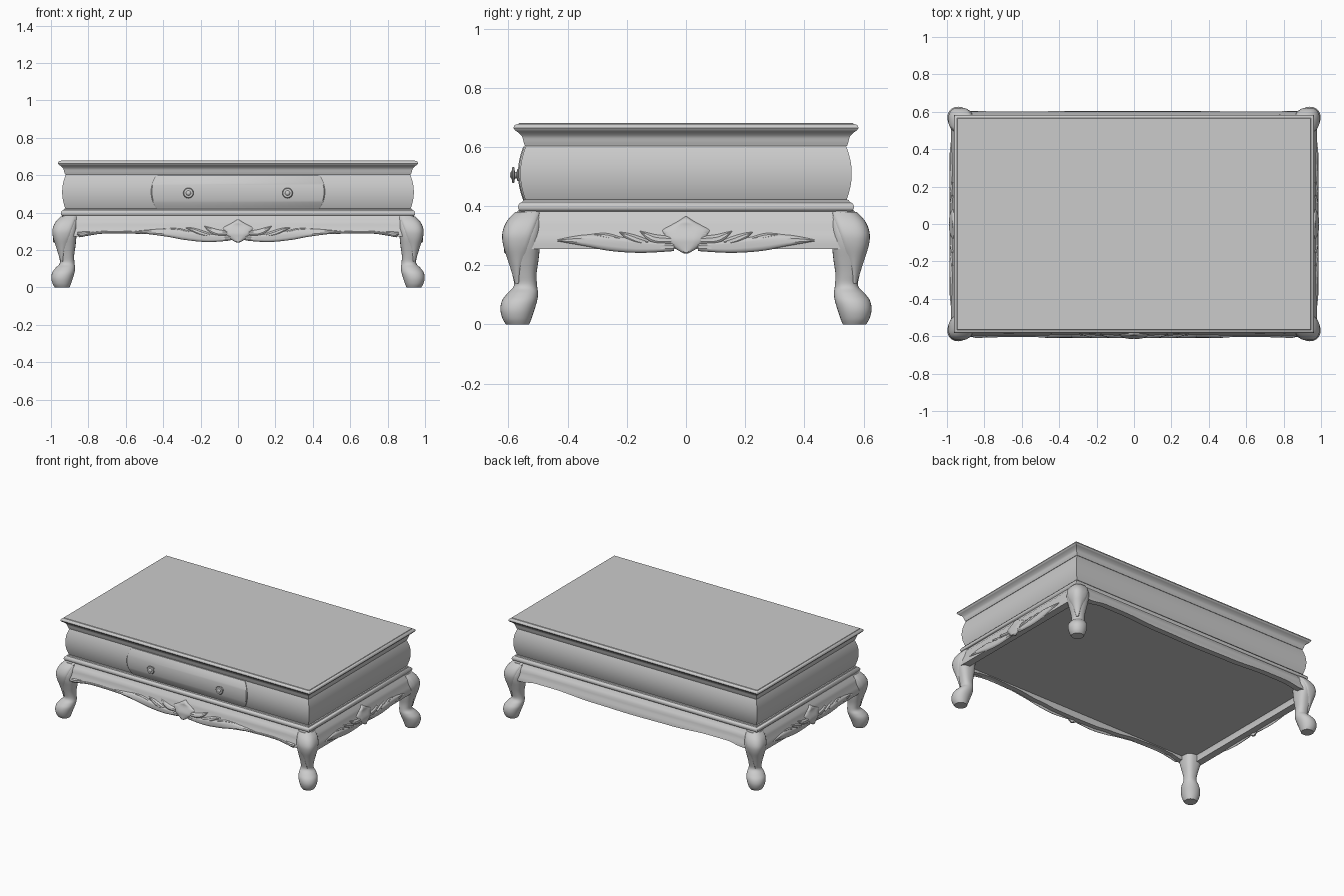
import bpy, bmesh, math

if "Cube" in bpy.data.objects:
    bpy.data.objects.remove(bpy.data.objects["Cube"])

DX = 0.38   # the table is this much longer than wide, per half
LX = 0.371  # the same for legs


def loft(bm, rings, start=True, end=True):
    """Skin closed rings of points and optionally cap the ends."""
    rows = [[bm.verts.new(p) for p in r] for r in rings]
    n = len(rows[0])
    for a, b in zip(rows, rows[1:]):
        for i in range(n):
            bm.faces.new((a[i], a[(i + 1) % n], b[(i + 1) % n], b[i]))
    if start:
        bm.faces.new(rows[0][::-1])
    if end:
        bm.faces.new(rows[-1])


def finish(bm, name):
    bmesh.ops.recalc_face_normals(bm, faces=bm.faces[:])
    me = bpy.data.meshes.new(name)
    bm.to_mesh(me)
    bm.free()
    ob = bpy.data.objects.new(name, me)
    bpy.context.collection.objects.link(ob)
    return ob


def spline(pts, n):
    """Catmull-Rom resampling of a list of tuples."""
    p = [pts[0]] + list(pts) + [pts[-1]]
    out = []
    for k in range(1, len(p) - 2):
        for j in range(n):
            t = j / n
            out.append(tuple(0.5 * (2 * b + (c - a) * t + (2 * a - 5 * b + 4 * c - d) * t * t
                                    + (3 * b - a - 3 * c + d) * t ** 3)
                             for a, b, c, d in zip(p[k - 1], p[k], p[k + 1], p[k + 2])))
    return out + [tuple(pts[-1])]


def lerp(pts, x):
    """Smooth lookup in a list of (x, y) pairs."""
    if x <= pts[0][0]:
        return pts[0][1]
    for (x0, y0), (x1, y1) in zip(pts, pts[1:]):
        if x <= x1:
            t = (x - x0) / (x1 - x0)
            return y0 + (y1 - y0) * t * t * (3 - 2 * t)
    return pts[-1][1]


def moulding(name, profile, start=False, end=False):
    """Rectangular ring sweep of a (half depth, z) profile."""
    bm = bmesh.new()
    loft(bm, [[(sx * (h + DX), sy * h, z) for sx, sy in ((1, 1), (-1, 1), (-1, -1), (1, -1))]
              for h, z in profile], start, end)
    finish(bm, name)


# Table top, bulging case, base moulding and underside panel
moulding("table_top", [(.535, .603)]
         + spline([(.544, .603), (.549, .618), (.554, .635), (.566, .648), (.578, .656)], 3)
         + [(.583, .664), (.581, .671), (.575, .676), (.566, .677), (.564, .680)], end=True)


def bulge(z):
    return .54 + .02 * (1 - ((z - .51) / .095) ** 2)


moulding("case", [(bulge(.415 + .19 * i / 16), .415 + .19 * i / 16) for i in range(17)])
moulding("base_moulding", [(.530, .380), (.553, .380), (.562, .384), (.567, .392), (.567, .402),
                           (.562, .410), (.553, .414), (.550, .420), (.536, .424)])
moulding("underside_panel", [(.570, .298), (.570, .304)], True, True)

# Drawer front with bowed ends
bm = bmesh.new()
rings = []
for i in range(17):
    z = .421 + .181 * i / 16
    w = .435 + .03 * (1 - ((z - .511) / .091) ** 2)
    f = -bulge(z)
    rings.append([(-w, -.53, z), (-w, f - .004, z), (-w + .005, f - .008, z),
                  (w - .005, f - .008, z), (w, f - .004, z), (w, -.53, z)])
loft(bm, rings)
finish(bm, "drawer_front")

# Turned drawer knobs
for side in (-1, 1):
    bm = bmesh.new()
    prof = [(.02, .555), (.02, .570), (.011, .572), (.011, .578), (.025, .580), (.028, .584),
            (.024, .588), (.013, .589), (.010, .593), (.004, .595)]
    loft(bm, [[(side * .265 + r * math.cos(a * math.tau / 24), -y, .505 + r * math.sin(a * math.tau / 24))
               for a in range(24)] for r, y in prof])
    finish(bm, "drawer_knob")

# Aprons: flared boards with a shaped lower edge
FLARE = [(.24, .603), (.28, .603), (.34, .587), (.39, .560)]
FRONT = [(0, .254), (.15, .256), (.30, .268), (.50, .288), (.68, .294), (.78, .288), (.85, .274), (.95, .270)]
BACK = [(0, .272), (.30, .276), (.60, .290), (.74, .290), (.85, .274), (.95, .270)]


def on_front(u, h, z):
    return (u, -(lerp(FLARE, z) + h), z)


def on_back(u, h, z):
    return (u, lerp(FLARE, z) + h, z)


def on_right(u, h, z):
    return (lerp(FLARE, z) + DX - .005 + h, u, z)


def on_left(u, h, z):
    return (-(lerp(FLARE, z) + DX - .005 + h), u, z)


def apron(name, place, half, bottom, n, thick):
    bm = bmesh.new()
    rings = []
    for i in range(n + 1):
        u = half * (2 * i / n - 1)
        b = bottom(abs(u))
        zs = [.388 + (b - .388) * k / 8 for k in range(9)]
        rings.append([place(u, 0, z) for z in zs] + [place(u, -thick, z) for z in zs[::-1]])
    loft(bm, rings)
    finish(bm, name)


apron("front_apron", on_front, .93, lambda u: lerp(FRONT, u), 64, .04)
apron("back_apron", on_back, .93, lambda u: lerp(BACK, u), 64, .04)
apron("right_apron", on_right, .55, lambda u: .255, 8, .05)
apron("left_apron", on_left, .55, lambda u: .255, 8, .05)


# Carved relief: domed leaves along (u, z, half width) spines
def leaf(bm, place, spine, height, side=1):
    pts = spline(spine, 6)
    rings = []
    for i, (u, z, w) in enumerate(pts):
        a, b = pts[max(i - 1, 0)], pts[min(i + 1, len(pts) - 1)]
        du, dz = b[0] - a[0], b[1] - a[1]
        d = math.hypot(du, dz)
        nu, nz = -dz / d, du / d
        hh = height * min(1, .3 + w / .02)
        ring = []
        for k in range(9):
            v = -math.cos(math.pi * k / 8)
            # dome with a shallow central vein
            h = hh * math.sqrt(max(0, 1 - v * v)) * (1 - .25 * math.exp(-(v / .25) ** 2)) - .003
            ring.append(place(side * (u + nu * v * w), h, z + nz * v * w))
        ring.append(place(side * u, -.012, z))
        rings.append(ring)
    loft(bm, rings)


SHELL = [(0, .240, .008), (0, .256, .035), (0, .275, .058), (0, .300, .072), (0, .318, .082),
         (0, .332, .060), (0, .345, .034), (0, .364, .004)]
SIDE_LEAVES = [
    [(.04, .262, .014), (.15, .264, .022), (.25, .274, .026), (.34, .284, .020), (.435, .284, .003)],
    [(.05, .285, .014), (.10, .288, .016), (.13, .300, .011), (.155, .315, .002)],
    [(.13, .275, .012), (.17, .288, .014), (.20, .300, .010), (.225, .312, .002)],
    [(.22, .287, .008), (.27, .299, .010), (.32, .304, .002)]]
FRONT_LEAVES = [
    [(.04, .265, .014), (.16, .265, .022), (.28, .280, .026), (.38, .294, .022), (.55, .298, .004)],
    [(.06, .290, .013), (.11, .294, .017), (.15, .310, .012), (.18, .328, .002)],
    [(.15, .278, .012), (.20, .292, .016), (.24, .308, .011), (.28, .320, .002)],
    [(.26, .294, .008), (.32, .306, .011), (.40, .314, .002)],
    [(.50, .292, .006), (.62, .296, .007), (.72, .295, .007), (.79, .287, .008), (.85, .278, .010)],
    [(.79, .296, .004), (.83, .285, .014), (.86, .290, .006)]]
for name, place, leaves in (("front_carving", on_front, FRONT_LEAVES),
                            ("right_carving", on_right, SIDE_LEAVES),
                            ("left_carving", on_left, SIDE_LEAVES)):
    bm = bmesh.new()
    leaf(bm, place, SHELL, .016)
    for s in leaves:
        for side in (-1, 1):
            leaf(bm, place, s, .012, side)
    finish(bm, name)

# Cabriole legs: (z, outer, inner) outline seen from the side
LEG = spline([(0, .608, .530), (.02, .620, .522), (.05, .627, .512), (.08, .622, .503), (.105, .604, .500),
              (.13, .582, .503), (.17, .587, .505), (.22, .600, .498), (.27, .614, .493), (.31, .616, .489),
              (.35, .600, .485), (.386, .566, .482)], 4)


def leg_point(row, ang, grow, sx, sy):
    z, o, i = row
    c, r = (o + i) / 2, (o - i) / 2
    n = 2.1 + .7 * min(1, max(0, (z - .1) / .15))
    x, y = [math.copysign(abs(t) ** (2 / n), t) for t in (math.cos(ang), math.sin(ang))]
    return (sx * (c + LX + (r + grow) * x), sy * (c + (r + grow) * y), z)


for sx in (-1, 1):
    for sy in (-1, 1):
        label = ("front" if sy < 0 else "back") + ("_right" if sx > 0 else "_left")
        bm = bmesh.new()
        loft(bm, [[leg_point(r, a * math.tau / 32, 0, sx, sy) for a in range(32)] for r in LEG])
        finish(bm, label + "_leg")

        # Raised leaf draped over the knee
        bm = bmesh.new()
        rings = []
        for r in LEG:
            if .13 < r[0] < .385:
                w = math.radians(6 + 92 * ((r[0] - .13) / .255) ** .8)
                s = [k / 8 - 1 for k in range(17)]
                rings.append([leg_point(r, math.pi / 4 + w * v, .008 * (1 - v ** 6) - .003, sx, sy) for v in s]
                             + [leg_point(r, math.pi / 4 + w * v, -.012, sx, sy) for v in s[::-1]])
        loft(bm, rings)
        finish(bm, label + "_knee_leaf")

        # Scroll buttons on both outer faces of the foot
        bm = bmesh.new()
        for px, py in ((.606, .583), (.583, .606)):
            ret = bmesh.ops.create_uvsphere(bm, u_segments=16, v_segments=10, radius=.018)
            bmesh.ops.translate(bm, verts=ret["verts"], vec=(sx * (px + LX), sy * py, .042))
        finish(bm, label + "_foot_scroll")

# Smooth shading with crisp mitres and edges
for ob in bpy.data.objects:
    ob.select_set(True)
    bpy.context.view_layer.objects.active = ob
bpy.ops.object.shade_smooth_by_angle(angle=math.radians(38))
